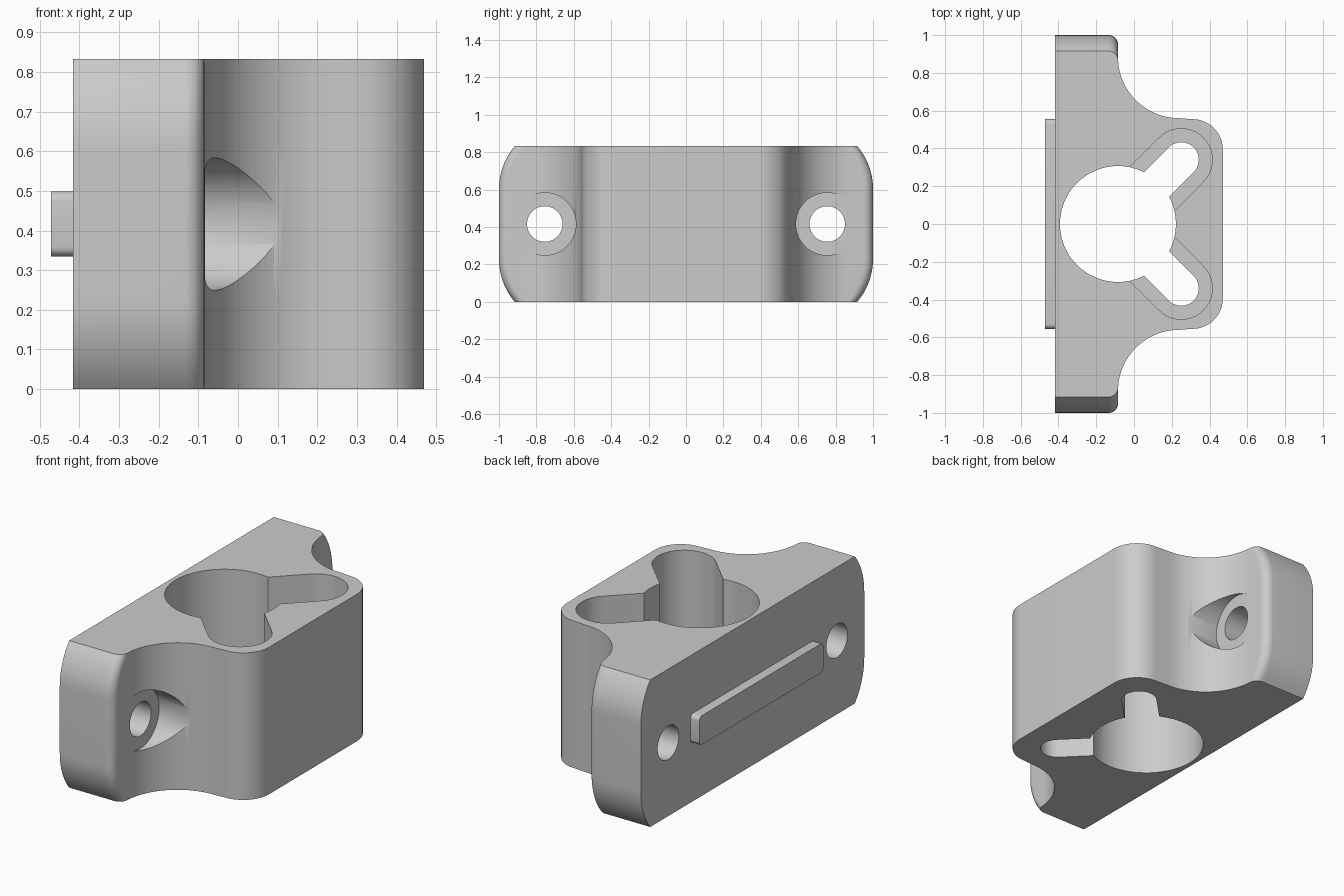
import bpy, bmesh
from math import sin, cos, pi, sqrt, radians, asin

cube = bpy.data.objects.get("Cube")
if cube:
    bpy.data.objects.remove(cube)

HEIGHT = 0.833
MID = HEIGHT / 2
BACK, FLANGE = -0.417, -0.085

grey = bpy.data.materials.new("plain grey")
grey.use_nodes = True
grey.diffuse_color = (0.6, 0.6, 0.6, 1)
grey.node_tree.nodes["Principled BSDF"].inputs["Base Color"].default_value = (0.6, 0.6, 0.6, 1)


def arc(cx, cy, r, start, end, steps):
    """Points along an arc, angles in degrees."""
    angles = [radians(start + (end - start) * i / steps) for i in range(steps + 1)]
    return [(cx + r * cos(a), cy + r * sin(a)) for a in angles]


def loft(name, rings):
    """Solid skinned through equal rings and capped at both ends."""
    bm = bmesh.new()
    loops = [[bm.verts.new(p) for p in ring] for ring in rings]
    n = len(loops[0])
    for a, b in zip(loops, loops[1:]):
        for i in range(n):
            j = (i + 1) % n
            bm.faces.new((a[i], a[j], b[j], b[i]))
    bm.faces.new(loops[0][::-1])
    bm.faces.new(loops[-1])
    bmesh.ops.recalc_face_normals(bm, faces=bm.faces)
    mesh = bpy.data.meshes.new(name)
    bm.to_mesh(mesh)
    bm.free()
    mesh.materials.append(grey)
    obj = bpy.data.objects.new(name, mesh)
    bpy.context.collection.objects.link(obj)
    return obj


def prism_z(name, pts, lo, hi):
    return loft(name, [[(x, y, z) for x, y in pts] for z in (lo, hi)])


def prism_x(name, pts, lo, hi):
    return loft(name, [[(x, y, z) for y, z in pts] for x in (lo, hi)])


def activate(obj):
    bpy.ops.object.select_all(action='DESELECT')
    obj.select_set(True)
    bpy.context.view_layer.objects.active = obj


def cut(target, cutter):
    cutter.hide_render = True
    mod = target.modifiers.new("cut", 'BOOLEAN')
    mod.operation = 'DIFFERENCE'
    mod.solver = 'EXACT'
    mod.object = cutter
    activate(target)
    bpy.ops.object.modifier_apply(modifier=mod.name)
    bpy.data.objects.remove(cutter)


def body_ring(z):
    """Plan outline; the flange ends draw in towards the top and bottom."""
    d = max(0, abs(z - MID) - 0.187)
    r = 0.354
    end = 1 - r + sqrt(r * r - d * d)
    dip = 180 + math_deg(asin(0.025 / 0.325))
    half = [(BACK, end)]
    half += arc(FLANGE - 0.05, end - 0.05, 0.05, 90, 0, 8)
    half += arc(0.24, 0.885, 0.325, dip, 270, 28)
    half += arc(0.31, 0.395, 0.16, 90, 0, 16)
    whole = half + [(x, -y) for x, y in reversed(half)]
    return [(x, y, z) for x, y in whole]


def math_deg(a):
    return a * 180 / pi


# Main clamp body
lower = [0.23 * i / 10 for i in range(11)]
levels = lower + [HEIGHT - z for z in reversed(lower)]
body = loft("clamp_body", [body_ring(z) for z in levels])

# Central bore
cut(body, prism_z("bore_cutter", arc(FLANGE, 0, 0.307, 0, 354.375, 63), -0.1, 1))


def slot_outline(r, side):
    """Round-ended slot running diagonally out of the bore."""
    pts = arc(0.25, 0.34, r, -45, 135, 20)
    k = r * cos(pi / 4)
    pts += [(-0.05 - k, 0.04 + k), (-0.05 + k, 0.04 - k)]
    return [(x, side * y) for x, y in pts]


for side in (1, -1):
    # Diagonal slots, narrow right through and wider above a ledge
    cut(body, prism_z("slot_cutter", slot_outline(0.093, side), -0.1, 1))
    cut(body, prism_z("wide_slot_cutter", slot_outline(0.165, side), 0.2, 1))
    # Screw holes with counterbores
    for r, start, n in ((0.167, FLANGE + 0.002, 64), (0.095, -0.6, 48)):
        pts = arc(side * 0.755, MID, r, 0, 360 - 360 / n, n - 1)
        cut(body, prism_x("screw_cutter", pts, start, 0.6))

# Locating rib on the back plate
w, h, r = 0.555, 0.0825, 0.025
rib_pts = (arc(w - r, MID + h - r, r, 90, 0, 6) + arc(w - r, MID - h + r, r, 0, -90, 6)
           + arc(-w + r, MID - h + r, r, -90, -180, 6) + arc(-w + r, MID + h - r, r, 180, 90, 6))
rib = prism_x("locating_rib", rib_pts, -0.472, BACK + 0.01)

for obj in (body, rib):
    activate(obj)
    bpy.ops.object.shade_smooth_by_angle(angle=radians(30))
